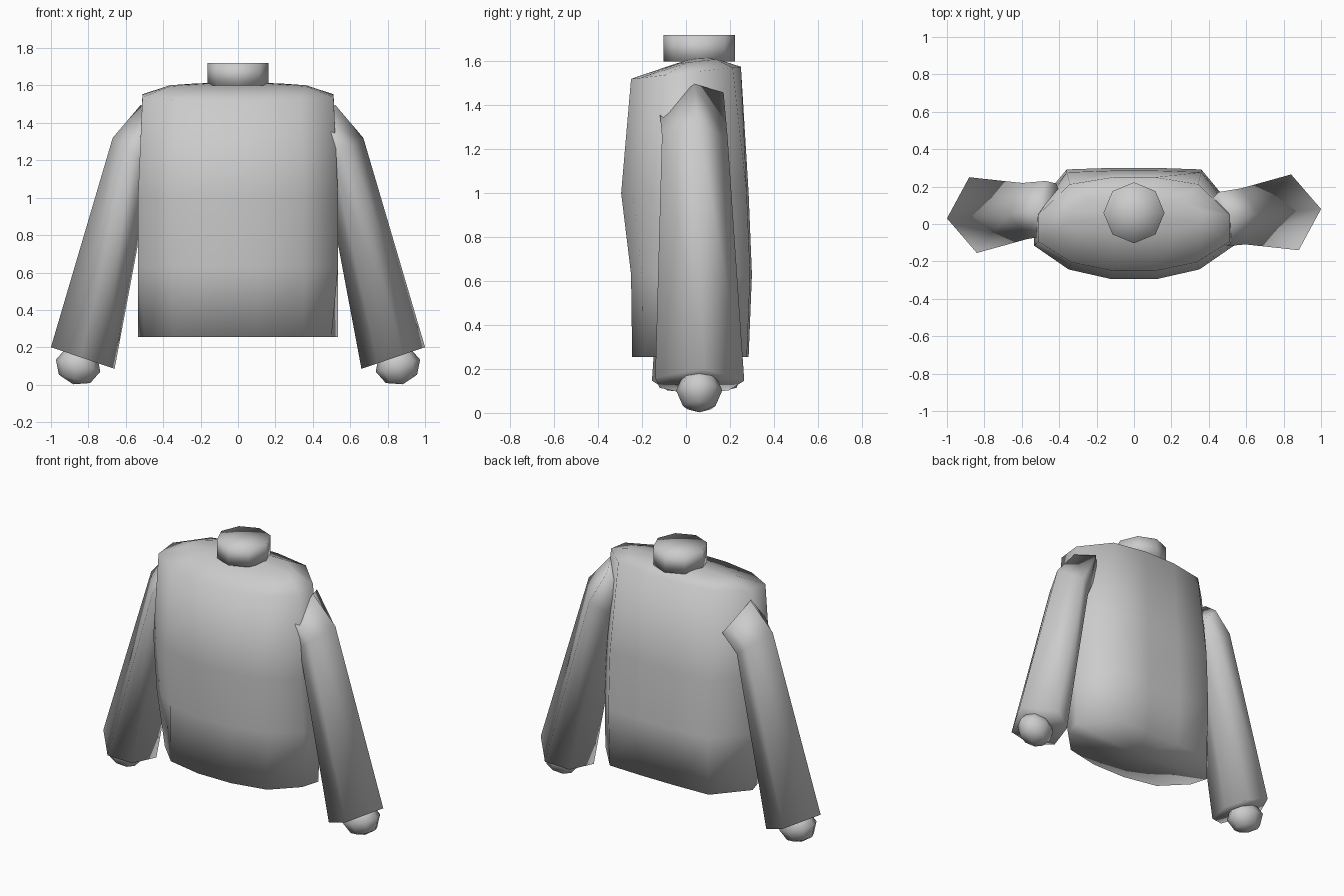
import bpy
from math import radians

if "Cube" in bpy.data.objects:
    bpy.data.objects.remove(bpy.data.objects["Cube"])

MID_Y = 0.055  # depth centre of neck and arms


def finish(obj):
    """Outward normals and soft shading across all but razor edges."""
    bpy.ops.object.select_all(action='DESELECT')
    obj.select_set(True)
    bpy.context.view_layer.objects.active = obj
    bpy.ops.object.mode_set(mode='EDIT')
    bpy.ops.mesh.select_all(action='SELECT')
    bpy.ops.mesh.normals_make_consistent(inside=False)
    bpy.ops.object.mode_set(mode='OBJECT')
    bpy.ops.object.shade_smooth()


def loft(name, rings, start, end):
    """Skin equal-sized rings and close both ends with a fan."""
    n = len(rings[0])
    verts = [p for ring in rings for p in ring] + [start, end]
    faces = []
    last = (len(rings) - 1) * n
    for i in range(n):
        j = (i + 1) % n
        for r in range(0, last, n):
            faces.append((r + i, r + j, r + n + j, r + n + i))
        faces.append((j, i, len(verts) - 2))
        faces.append((last + i, last + j, len(verts) - 1))
    mesh = bpy.data.meshes.new(name)
    mesh.from_pydata(verts, [], faces)
    obj = bpy.data.objects.new(name, mesh)
    bpy.context.collection.objects.link(obj)
    finish(obj)


# Torso: twelve-sided jacket body with sloped shoulders
def torso_ring(sx, front, back, z_front, z_back, side=(0.535, -0.38), corner=0.97):
    half = [(0.12, -1), (0.35, -0.82), side, (0.535, 0.2), (0.36, corner), (0.12, 1)]
    outline = half + [(-x, t) for x, t in reversed(half)]
    mid, depth = (front + back) / 2, (back - front) / 2
    return [(x * sx, mid + t * depth, z_front + (z_back - z_front) * (t + 1) / 2)
            for x, t in outline]


body = [torso_ring(1.0, -0.245, 0.285, 0.255, 0.255, side=(0.5, -0.25)),
        torso_ring(1.0, -0.25, 0.30, 0.63, 0.63),
        torso_ring(1.0, -0.295, 0.285, 1.0, 1.0),
        torso_ring(0.955, -0.25, 0.25, 1.52, 1.575, corner=0.85),
        torso_ring(0.68, -0.05, 0.14, 1.588, 1.61)]
loft("torso", body, (0, 0.02, 0.255), (0, MID_Y, 1.62))

# Neck: short octagonal stub
bpy.ops.mesh.primitive_cylinder_add(vertices=8, radius=0.163, depth=0.12,
                                    end_fill_type='TRIFAN', location=(0, 0.06, 1.66))
neck = bpy.context.object
neck.name = "neck"
finish(neck)

# Sleeves: six-sided tubes, turned half a circle for the other side
section = [(1, 0.025), (0.06, 0.21), (-0.7, 0.14), (-1, -0.04), (-0.5, -0.175), (0.3, -0.195)]
# centre x, centre z, half-width x, half-width z, depth scale, depth shift, twist
stations = [(0.45, 1.40, 0.07, 0.09, 0.72, -0.035, 0.35),
            (0.565, 1.235, 0.105, 0.085, 0.74, -0.02, 0),
            (0.83, 0.143, 0.17, 0.058, 1.0, 0, 0)]
for side, s in (("right", 1), ("left", -1)):
    rings = [[(s * (cx + t * ux), MID_Y + s * (y * d + shift), cz + t * uz + y * d * twist)
              for t, y in section]
             for cx, cz, ux, uz, d, shift, twist in stations]
    first, last = stations[0], stations[-1]
    loft(side + "_sleeve", rings, (s * first[0], MID_Y, first[1]), (s * last[0], MID_Y, last[1]))

    # Hand: small low-poly ball below the cuff
    bpy.ops.mesh.primitive_uv_sphere_add(segments=8, ring_count=4, radius=1,
                                         location=(s * 0.855, 0.06, 0.102),
                                         rotation=(0, s * radians(-15), 0),
                                         scale=(0.123, 0.105, 0.103))
    hand = bpy.context.object
    hand.name = side + "_hand"
    finish(hand)
